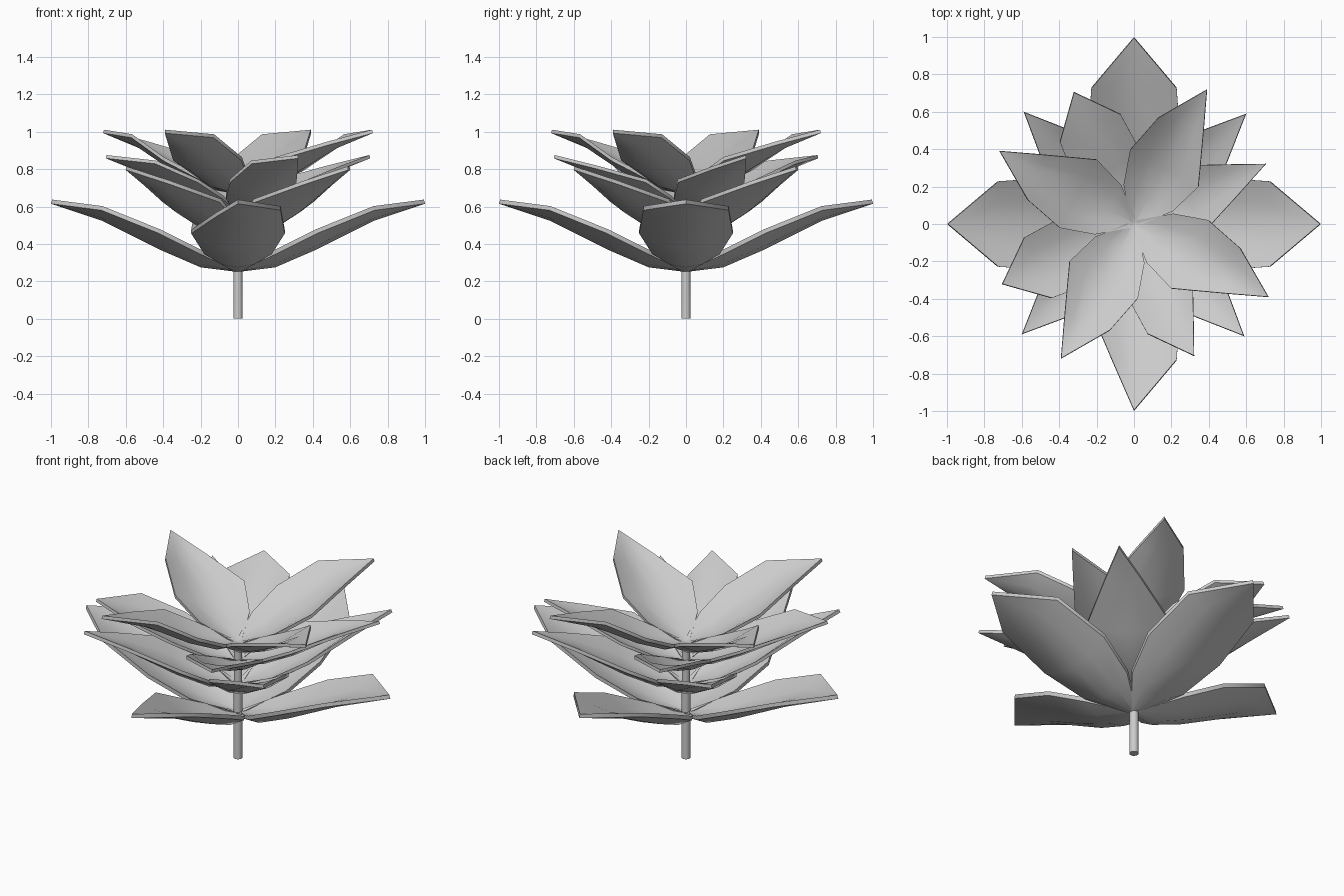
import bpy, bmesh
from math import radians
from mathutils import Matrix

if "Cube" in bpy.data.objects:
    bpy.data.objects.remove(bpy.data.objects["Cube"])

# Petal stations: distance out, height of midline, half width, edge lift
STATIONS = [(0.0, 0.0, 0.02, 0.0), (0.2, 0.025, 0.18, 0.07),
            (0.42, 0.12, 0.25, 0.085)]
TIP = (1.0, 0.365)
THICK = 0.022
COLS = (-1, -0.5, 0, 0.5, 1)
# Outer shoulder: W = broad, M = slightly drawn in, N = straight to the tip
SHOULDER = {"W": (0.73, 0.228, 0.055), "M": (0.69, 0.19, 0.07),
            "N": (0.73, 0.118, 0.02)}


def finish(bm, name, angle):
    bmesh.ops.recalc_face_normals(bm, faces=bm.faces[:])
    mesh = bpy.data.meshes.new(name)
    bm.to_mesh(mesh)
    bm.free()
    mesh.shade_smooth()
    mesh.set_sharp_from_angle(angle=radians(angle))
    return mesh


def add(mesh, name, matrix):
    ob = bpy.data.objects.new(name, mesh)
    bpy.context.collection.objects.link(ob)
    ob.matrix_world = matrix
    return ob


# Cupped, pointed petal with a thin rim; shape gives right and left shoulders
def petal_mesh(shape):
    bm = bmesh.new()
    rows = [[bm.verts.new((x, w * t, z + lift * t * t)) for t in COLS]
            for x, z, w, lift in STATIONS]
    outer = []
    for t in COLS:
        x, w, lift = SHOULDER[shape[0] if t < 0 else shape[1]]
        x = 0.73 + (x - 0.73) * abs(t)
        outer.append(bm.verts.new((x, w * t, 0.275 + lift * t * t)))
    rows.append(outer)
    tip = bm.verts.new((TIP[0], 0, TIP[1]))
    for a, b in zip(rows, rows[1:]):
        for j in range(len(COLS) - 1):
            bm.faces.new((a[j], b[j], b[j + 1], a[j + 1]))
    for j in range(len(COLS) - 1):
        bm.faces.new((outer[j], tip, outer[j + 1]))
    new = bmesh.ops.extrude_face_region(bm, geom=bm.faces[:], use_keep_orig=True)
    verts = [v for v in new["geom"] if isinstance(v, bmesh.types.BMVert)]
    bmesh.ops.translate(bm, verts=verts, vec=(-0.006, 0, THICK))
    return finish(bm, "petal_" + shape, 40)


# Four whorls: name, base height, scale, tilt, first angle, petal shapes
TIERS = [("outer_petal", 0.25, 1.0, 0.0, 0.0, ("WW", "WW", "WW", "NW")),
         ("lower_petal", 0.42, 0.866, 4.0, 44.5, ("NN",) * 4),
         ("middle_petal", 0.565, 0.78, 0.6, 24.5, ("NN", "WW", "WW", "WN")),
         ("inner_petal", 0.665, 0.83, 1.7, 61.5, ("NM",) * 4)]
meshes = {s: petal_mesh(s) for s in ("WW", "NW", "NN", "WN", "NM")}
for name, z, s, tilt, start, shapes in TIERS:
    for k, shape in enumerate(shapes):
        m = (Matrix.Translation((0, 0, z))
             @ Matrix.Rotation(radians(start + 90 * k), 4, 'Z')
             @ Matrix.Rotation(radians(-tilt), 4, 'Y')
             @ Matrix.Scale(s, 4))
        add(meshes[shape], f"{name}_{k + 1}", m)

# Central stem
bm = bmesh.new()
H = 0.68
bmesh.ops.create_cone(bm, cap_ends=True, segments=16, radius1=0.025,
                      radius2=0.022, depth=H)
bmesh.ops.translate(bm, verts=bm.verts[:], vec=(0, 0, H / 2))
add(finish(bm, "stem", 40), "stem", Matrix.Identity(4))
